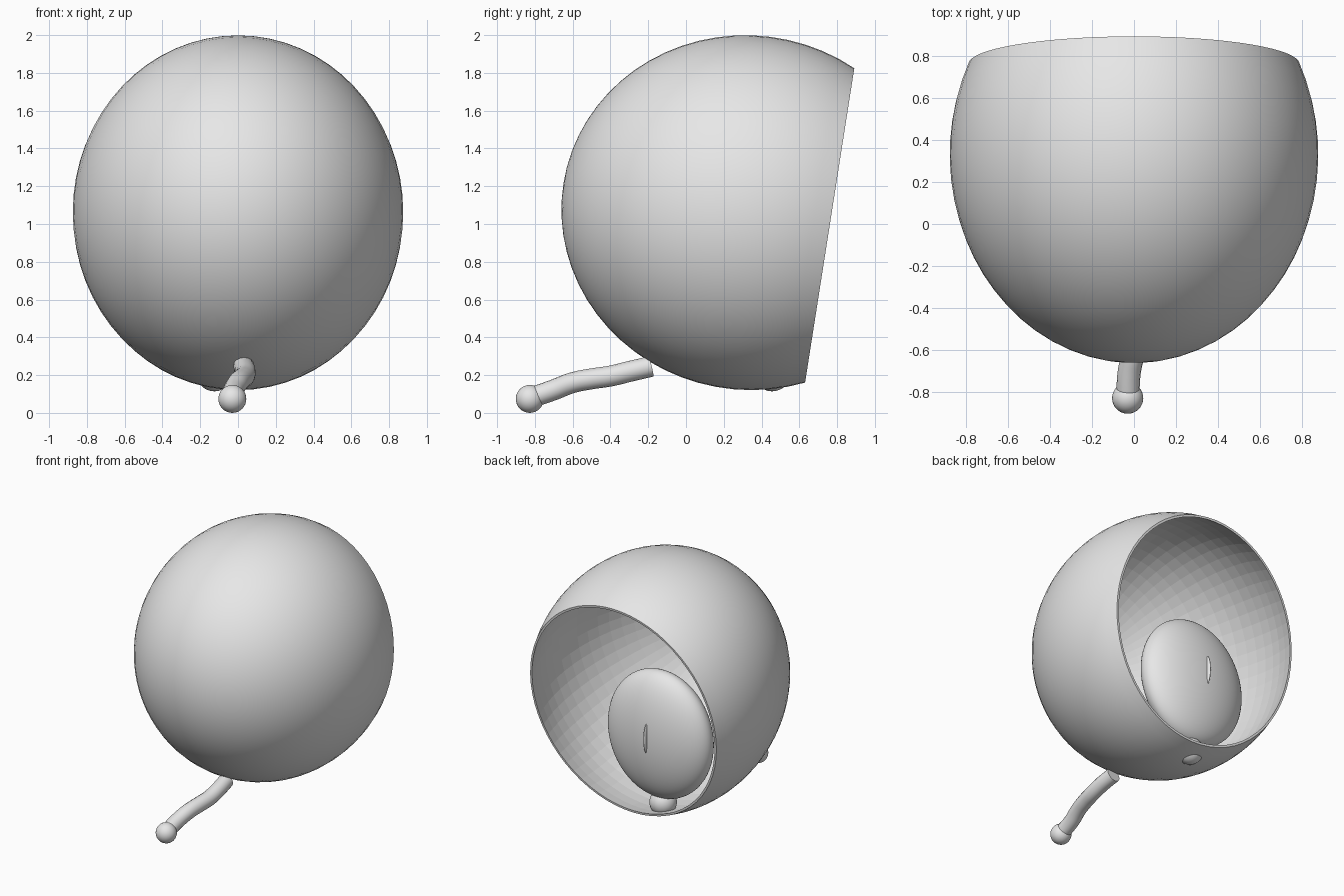
import bpy, bmesh, math
from mathutils import Matrix, Vector

if "Cube" in bpy.data.objects:
    bpy.data.objects.remove(bpy.data.objects["Cube"])

grey = bpy.data.materials.new("light_grey")
grey.diffuse_color = (0.8, 0.8, 0.8, 1)
grey.use_nodes = True
grey.node_tree.nodes["Principled BSDF"].inputs["Base Color"].default_value = grey.diffuse_color


def finish(name, bm):
    bmesh.ops.recalc_face_normals(bm, faces=bm.faces)
    mesh = bpy.data.meshes.new(name)
    bm.to_mesh(mesh)
    bm.free()
    mesh.materials.append(grey)
    obj = bpy.data.objects.new(name, mesh)
    bpy.context.collection.objects.link(obj)
    return obj


def ellipsoid(name, loc, radii, segs=48, rings=24):
    bm = bmesh.new()
    mat = Matrix.Translation(loc) @ Matrix.Diagonal((*radii, 1))
    bmesh.ops.create_uvsphere(bm, u_segments=segs, v_segments=rings, radius=1, matrix=mat)
    for f in bm.faces:
        f.smooth = True
    return finish(name, bm)


# Open shell: double-walled ellipsoid, cut off by a leaning plane at the back
SEGS, ROWS = 64, 21
RADII = Vector((0.875, 0.938, 0.991))       # local z runs towards the opening
CUT = math.acos(0.436 / 0.991)
tilt = math.radians(8.9)
axis = Vector((0, math.cos(tilt), -math.sin(tilt)))
side = Vector((0, math.sin(tilt), math.cos(tilt)))
centre = Vector((0, 0.33, 1.06))
bm = bmesh.new()


def wall(scale, smooth):
    rings = []
    for r in range(ROWS):
        lat = CUT + (math.pi - CUT) * r / ROWS
        # keep both walls ending on the same cut plane
        along = RADII.z * math.cos(lat) * (1 if r == 0 else scale)
        ring = []
        for s in range(SEGS):
            t = 2 * math.pi * s / SEGS
            x = RADII.x * scale * math.sin(lat) * math.cos(t)
            u = RADII.y * scale * math.sin(lat) * math.sin(t)
            ring.append(bm.verts.new(centre + Vector((x, 0, 0)) + side * u + axis * along))
        rings.append(ring)
    pole = bm.verts.new(centre - axis * RADII.z * scale)
    for s in range(SEGS):
        n = (s + 1) % SEGS
        for a, b in zip(rings, rings[1:]):
            bm.faces.new((a[s], a[n], b[n], b[s])).smooth = smooth
        bm.faces.new((rings[-1][s], rings[-1][n], pole)).smooth = smooth
    return rings[0]


outer = wall(1.0, True)
inner = wall(0.98, False)
for s in range(SEGS):
    n = (s + 1) % SEGS
    bm.faces.new((outer[s], outer[n], inner[n], inner[s])).smooth = False
finish("shell", bm)

# Inner body with its thin pupil slit and the ball it rests on
ellipsoid("inner_body", (-0.12, 0.476, 0.742), (0.431, 0.185, 0.484), 64, 32)
ellipsoid("pupil_slit", (-0.12, 0.65, 0.77), (0.013, 0.035, 0.112), 24, 16)
ellipsoid("support_ball", (-0.125, 0.456, 0.21), (0.096, 0.096, 0.096), 32, 16)

# Wavy tail: a tube swept along a smooth path
path = [(-0.03, -0.82, 0.08), (-0.022, -0.7, 0.122), (0.0, -0.6, 0.16),
        (0.02, -0.5, 0.18), (0.035, -0.4, 0.195), (0.038, -0.3, 0.219),
        (0.03, -0.185, 0.246)]
curve = bpy.data.curves.new("tail_path", "CURVE")
curve.dimensions = "3D"
curve.bevel_depth = 0.055
curve.bevel_resolution = 6
curve.resolution_u = 6
curve.use_fill_caps = True
spline = curve.splines.new("BEZIER")
spline.bezier_points.add(len(path) - 1)
for point, co in zip(spline.bezier_points, path):
    point.co = co
    point.handle_left_type = point.handle_right_type = "AUTO"
tail = bpy.data.objects.new("tail", curve)
bpy.context.collection.objects.link(tail)
curve.materials.append(grey)
bpy.ops.object.select_all(action="DESELECT")
tail.select_set(True)
bpy.context.view_layer.objects.active = tail
bpy.ops.object.convert(target="MESH")
bpy.ops.object.shade_smooth_by_angle(angle=math.radians(40))

# Ball at the tail tip
ellipsoid("tail_tip", (-0.03, -0.827, 0.074), (0.074, 0.074, 0.074), 32, 16)
